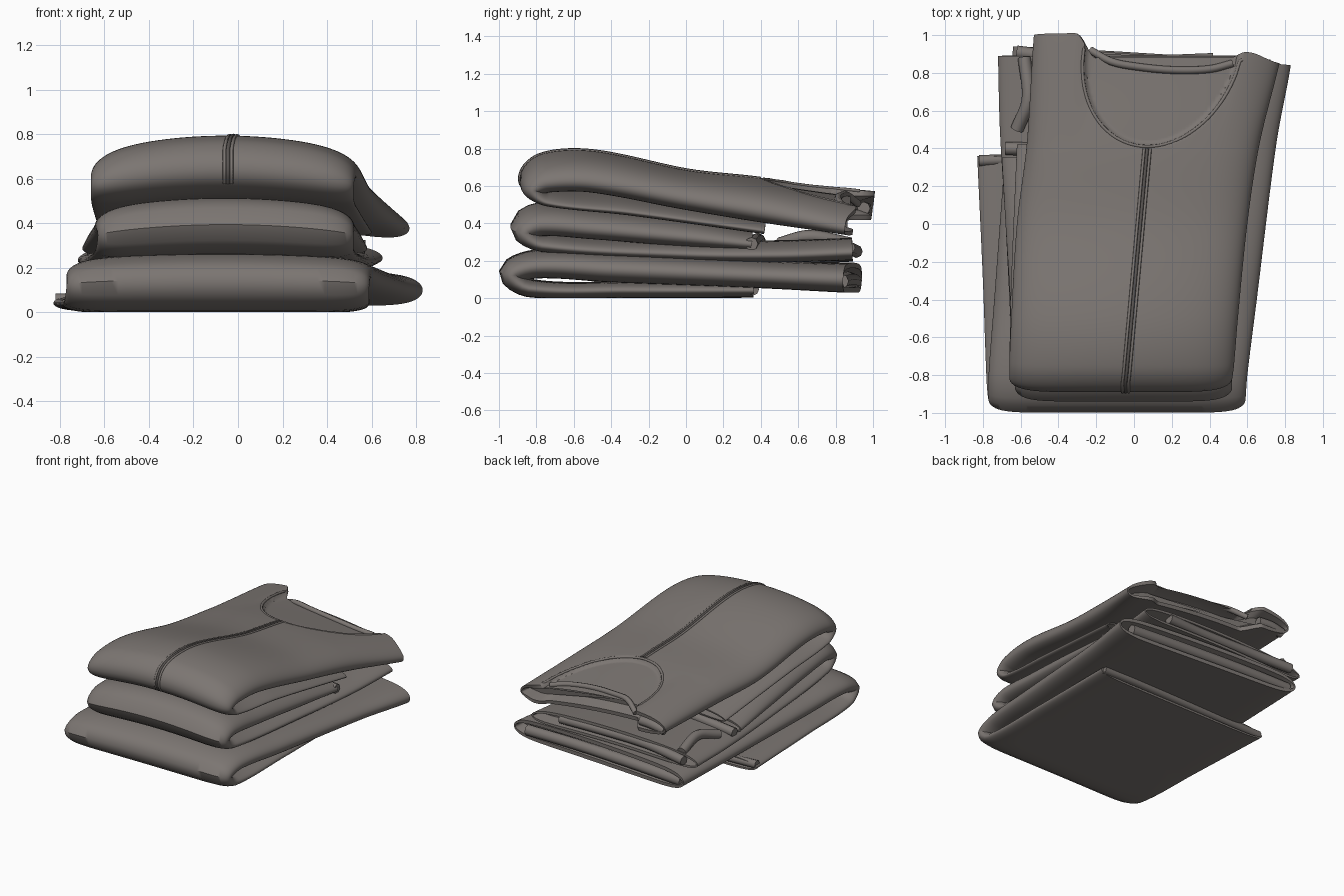
import bpy, bmesh, math
from mathutils import Vector
from mathutils.bvhtree import BVHTree

if "Cube" in bpy.data.objects:
    bpy.data.objects.remove(bpy.data.objects["Cube"])


def material(name, rgb):
    m = bpy.data.materials.new(name)
    m.use_nodes = True
    m.diffuse_color = (*rgb, 1)
    bsdf = m.node_tree.nodes["Principled BSDF"]
    bsdf.inputs["Base Color"].default_value = (*rgb, 1)
    bsdf.inputs["Roughness"].default_value = 0.9
    return m


CLOTH = material("taupe cloth", (0.2, 0.18, 0.168))
DARK = material("dark placket", (0.1, 0.09, 0.085))


def smooth(a, b, v):
    k = min(max((v - a) / (b - a), 0), 1)
    return k * k * (3 - 2 * k)


def spline(points, step):
    """Hermite curve through points of any dimension, spaced by chord length."""
    p = [Vector(q) for q in points]
    s = [0]
    for a, b in zip(p, p[1:]):
        s.append(s[-1] + (b - a).length)
    last = len(p) - 1
    tan = []
    for i in range(last + 1):
        a, b = max(i - 1, 0), min(i + 1, last)
        tan.append((p[b] - p[a]) / (s[b] - s[a]))
    out = []
    for i in range(last):
        h = s[i + 1] - s[i]
        n = max(2, round(h / step))
        for k in range(n):
            t = k / n
            out.append(p[i] * (2 * t**3 - 3 * t**2 + 1) + tan[i] * h * (t**3 - 2 * t**2 + t)
                       + p[i + 1] * (3 * t**2 - 2 * t**3) + tan[i + 1] * h * (t**3 - t**2))
    return out + [p[-1]]


def neck_depth(x, y):
    """How far the scooped neck sinks below the front panel."""
    drop = 0.93 - y
    cx = 0.155 - 0.16 * drop
    f = ((x - cx) / 0.415) ** 2 + (max(drop, 0) / 0.52) ** 2
    return 0.03 * (1 - smooth(0.92, 1, f))


def folded_garment(name, stations, step, cols, square, back_edge, neck=False):
    """Sweep a flat rounded section along a folded side path.
    Station: y, z, thickness, left x, right x, sideways tilt."""
    path = spline(stations, step)
    us = [math.sin(math.pi / 2 * (2 * i / cols - 1)) for i in range(cols + 1)]
    loop = [(u, 1) for u in us] + [(u, -1) for u in us[-2:0:-1]]
    rings = [(i, 1, 0) for i in range(len(path))]
    # both ends open into a shallow hollow between the cloth layers
    rings = [(0, .3, .08), (0, .65, 0)] + rings + [(len(path) - 1, .65, 0), (len(path) - 1, .3, .08)]
    bm = bmesh.new()
    grid = []
    for i, scale, inset in rings:
        y, z, thick, xl, xr, tilt = path[i]
        a, b = path[max(i - 1, 0)], path[min(i + 1, len(path) - 1)]
        ty, tz = Vector((b[0] - a[0], b[1] - a[1])).normalized()
        upper = ty < -0.5
        row = []
        for u, side in loop:
            x = (xl + xr) / 2 + u * (xr - xl) / 2 * (1 - 0.05 * (1 - scale))
            off = side * scale * thick / 2 * math.sqrt(max(0, 1 - abs(u) ** square))
            py = y + tz * off - inset
            pz = z - ty * off
            py += back_edge(u) * smooth(0.4, 0.87, y)
            if neck and upper and side > 0 and scale == 1:
                pz -= neck_depth(x, py)
            pz = pz * (1 - 0.1 * u * u) + tilt * u
            row.append(bm.verts.new((x, py, max(pz, 0))))
        grid.append(row)
    n = len(loop)
    for r, q in zip(grid, grid[1:]):
        for j in range(n):
            k = (j + 1) % n
            bm.faces.new((r[j], r[k], q[k], q[j]))
    bm.faces.new(grid[0])
    bm.faces.new(grid[-1][::-1])
    bmesh.ops.recalc_face_normals(bm, faces=bm.faces)
    tree = BVHTree.FromBMesh(bm)
    mesh = bpy.data.meshes.new(name)
    bm.to_mesh(mesh)
    bm.free()
    mesh.materials.append(CLOTH)
    ob = bpy.data.objects.new(name, mesh)
    bpy.context.collection.objects.link(ob)
    bpy.context.view_layer.objects.active = ob
    ob.select_set(True)
    bpy.ops.object.shade_smooth_by_angle(angle=math.radians(50))
    ob.select_set(False)
    return tree


def roll(name, points, radius, mat=CLOTH):
    """Round strand of cloth along a path."""
    cu = bpy.data.curves.new(name, "CURVE")
    cu.dimensions = "3D"
    cu.bevel_depth = radius
    cu.bevel_resolution = 2
    cu.use_fill_caps = True
    sp = cu.splines.new("POLY")
    pts = spline(points, 0.03)
    sp.points.add(len(pts) - 1)
    for sp_pt, p in zip(sp.points, pts):
        sp_pt.co = (*p, 1)
    sp.use_smooth = True
    cu.materials.append(mat)
    bpy.context.collection.objects.link(bpy.data.objects.new(name, cu))


# Bottom garment: long half above, short half below
folded_garment("bottom_garment", [
    (.89, .11, .16, -.64, .83, 0),
    (.4, .13, .15, -.68, .75, 0),
    (-.4, .168, .16, -.74, .65, 0),
    (-.8, .185, .15, -.77, .6, 0),
    (-.93, .135, .14, -.77, .59, 0),
    (-.84, .055, .1, -.78, .59, 0),
    (-.3, .045, .09, -.8, .59, 0),
    (.36, .045, .085, -.83, .59, 0)], .03, 48, 10, lambda u: -.05 * u)

# Middle garment: short half above, long half below
folded_garment("middle_garment", [
    (.35, .32, .11, -.7, .58, 0),
    (0, .36, .145, -.68, .56, 0),
    (-.5, .41, .16, -.65, .53, 0),
    (-.78, .43, .165, -.64, .52, 0),
    (-.865, .385, .15, -.63, .52, 0),
    (-.77, .31, .1, -.64, .52, 0),
    (0, .26, .1, -.68, .57, 0),
    (.5, .255, .11, -.71, .62, 0),
    (.89, .265, .115, -.72, .65, .005)], .03, 48, 8, lambda u: 0)

# Top garment with scooped neck and one raised shoulder
top = folded_garment("top_garment", [
    (.87, .48, .165, -.53, .77, -.055),
    (.4, .54, .2, -.57, .66, -.02),
    (0, .59, .19, -.62, .6, 0),
    (-.5, .69, .195, -.65, .55, 0),
    (-.74, .685, .185, -.66, .53, 0),
    (-.815, .635, .15, -.66, .52, 0),
    (-.74, .565, .085, -.66, .52, 0),
    (-.3, .51, .08, -.65, .54, 0),
    (.42, .4, .075, -.62, .6, 0)], .012, 110, 7,
    lambda u: .13 * (1 - smooth(-.66, -.5, u)) + .03 * smooth(.6, .72, u) - .05 * smooth(.74, 1, u),
    neck=True)


def on_top(x, y, lift=0.0):
    hit = top.ray_cast(Vector((x, y, 2)), Vector((0, 0, -1)))[0]
    return (x, y, (hit.z if hit else .5) + lift)


def on_front(x, z):
    hit = top.ray_cast(Vector((x, -2, z)), Vector((0, 1, 0)))[0]
    return (x, hit.y if hit else -.88, z)


# Hem around the front of the neck
hem = []
for i in range(25):
    a = math.pi * (1 + i / 24)
    y = .93 + .52 * math.sin(a)
    x = .155 - .16 * (.93 - y) + .42 * math.cos(a)
    hem.append(on_top(x, min(y, .87) if x > 0 else y, -.003))
roll("neck_hem", hem, .009)

# Rolled collar across the back of the neck
roll("back_collar", [on_top(x, y, .004) for x, y in
     ((-.23, .92), (-.12, .86), (0, .835), (.2, .815), (.4, .82), (.52, .85))], .02)


# Button placket down the top and over the front fold
def placket(dx):
    pts = [on_top(.07 - .11 * i / 16 + dx, .4 - 1.2 * i / 16) for i in range(17)]
    return pts + [on_front(-.045 + dx, .73 - .03 * i) for i in range(6)]


roll("placket_groove", placket(0), .009, DARK)
for label, dx in (("left", .016), ("right", -.016)):
    roll("placket_edge_" + label, placket(dx), .008)

# Rolled hems and tucked sleeve ends at the open edges
roll("bottom_flap_hem", [(-.82, .335, .055), (-.3, .35, .05), (.3, .36, .05), (.57, .36, .045)], .03)
roll("middle_flap_hem", [(-.68, .4, .28), (-.3, .39, .31), (.2, .37, .31), (.57, .35, .29)], .035)
roll("middle_sleeve_tuck", [(-.62, .5, .29), (-.56, .66, .33), (-.58, .88, .29)], .035)
roll("middle_back_tuck", [(-.62, .91, .25), (-.3, .87, .27), (.1, .86, .27), (.42, .87, .27)], .035)
roll("bottom_back_tuck", [(-.6, .9, .09), (-.2, .88, .1), (.3, .85, .1), (.72, .83, .09)], .04)
roll("top_shoulder_tuck", [(-.5, .96, .46), (-.4, .96, .48), (-.3, .95, .48)], .035)
